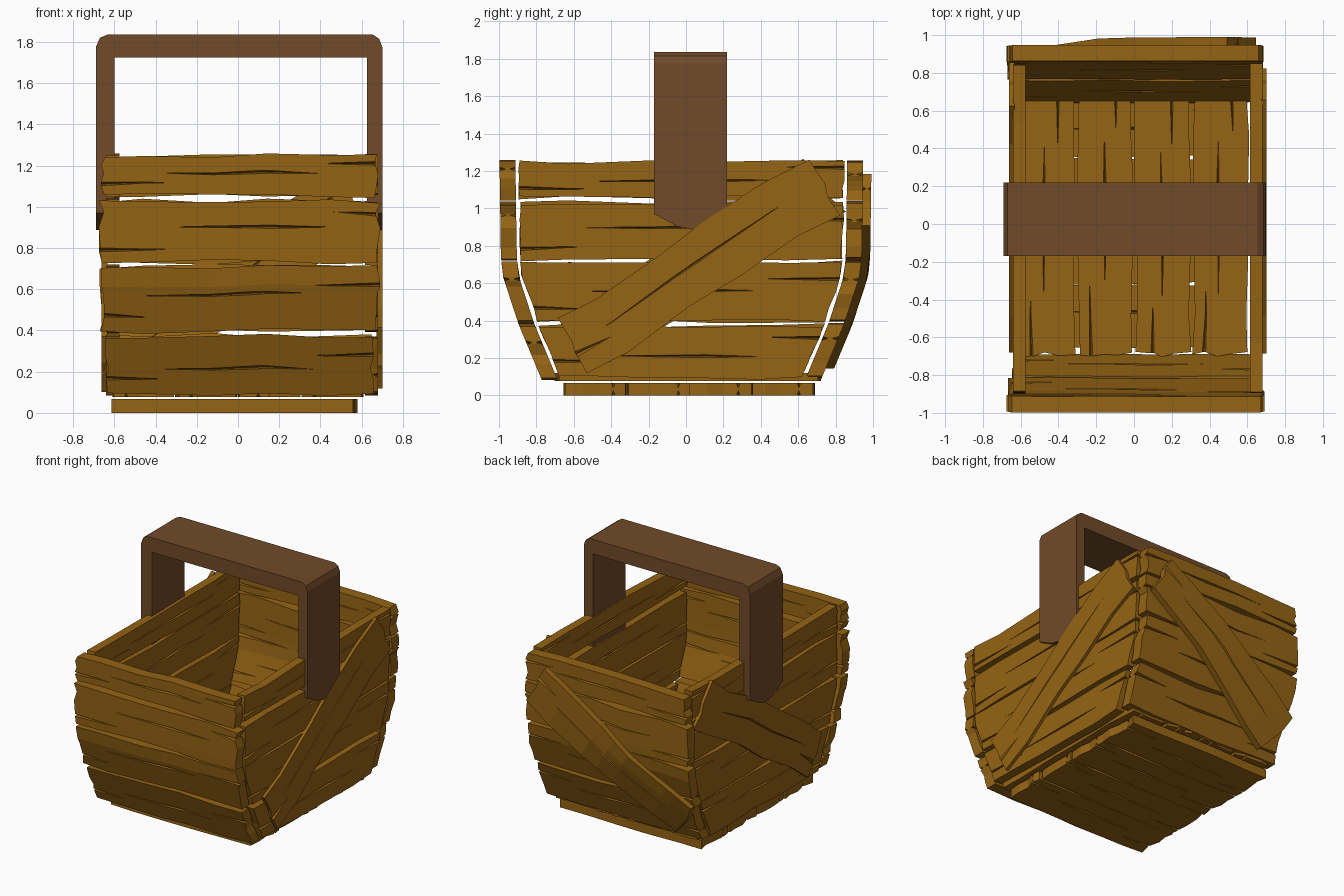
import bpy, bmesh, random
from mathutils import Vector

if "Cube" in bpy.data.objects:
    bpy.data.objects.remove(bpy.data.objects["Cube"])

random.seed(7)
CY = -0.025                       # basket centre in y


def material(name, rgb):
    m = bpy.data.materials.new(name)
    m.diffuse_color = (*rgb, 1)
    m.use_nodes = True
    m.node_tree.nodes["Principled BSDF"].inputs["Base Color"].default_value = m.diffuse_color
    return m


WOOD = material("wood", (0.30, 0.127, 0.007))
DARK = material("dark_wood", (0.165, 0.069, 0.022))


def lerp_table(pts, x):
    if x <= pts[0][0]:
        return pts[0][1]
    for (a, p), (b, q) in zip(pts, pts[1:]):
        if x <= b:
            return p + (q - p) * (x - a) / (b - a)
    return pts[-1][1]


def half(z):
    """Half length of the basket (outer face) at height z."""
    return lerp_table([(0.08, 0.745), (0.38, 0.87), (0.64, 0.955), (0.75, 0.965), (1.25, 0.972)], z)


def finish(name, bm, mat):
    bmesh.ops.remove_doubles(bm, verts=bm.verts, dist=0.0003)
    bmesh.ops.recalc_face_normals(bm, faces=bm.faces)
    me = bpy.data.meshes.new(name)
    bm.to_mesh(me)
    bm.free()
    me.materials.append(mat)
    ob = bpy.data.objects.new(name, me)
    bpy.context.collection.objects.link(ob)
    return ob


def plank(name, f, v0, v1, cracks, wave=0.013, jag=0.02):
    """Rough plank. f(u, v, w) places it: u -1..1 along, v across, w 0..1 through.
    cracks: (start, widest, end, fraction across, half width)."""
    base = [-1, -0.7, -0.2, 0.2, 0.65, 1]
    lo = [(u, random.uniform(-wave, wave)) for u in base]
    hi = [(u, random.uniform(-wave, wave)) for u in base]
    us = sorted(set(base + [c for k in cracks for c in k[:3]]))
    fr = [(0, None, 0)]
    for k in sorted(cracks, key=lambda c: c[3]):
        fr += [(k[3], k, -1), (k[3], k, 0), (k[3], k, 1)]
    fr.append((1, None, 0))
    jit = {(e, r[0]): random.uniform(-jag, jag) for e in (-1, 1) for r in fr}
    bm = bmesh.new()
    rings = []
    for u in us:
        outer, inner = [], []
        a, b = v0 + lerp_table(lo, u), v1 + lerp_table(hi, u)
        for t, k, side in fr:
            w = 0
            if k and k[0] <= u <= k[2]:
                pts = sorted({k[0]: 0, k[2]: 0, k[1]: k[4]}.items())
                w = lerp_table(pts, u)
            v = a + (b - a) * t + side * w
            sink = 0.38 if (w > 0 and side == 0) else 0
            uu = u + jit.get((u, t), 0)
            outer.append(bm.verts.new(f(uu, v, sink)))
            inner.append(bm.verts.new(f(uu, v, 1 - sink)))
        rings.append((outer, inner))
    n = len(fr)
    for (o1, i1), (o2, i2) in zip(rings, rings[1:]):
        r1, r2 = o1 + i1[::-1], o2 + i2[::-1]
        for j in range(2 * n):
            q = (j + 1) % (2 * n)
            bm.faces.new((r1[j], r1[q], r2[q], r2[j]))
    for o, i in (rings[0], rings[-1]):
        for j in range(n - 1):
            bm.faces.new((o[j], o[j + 1], i[j + 1], i[j]))
    return finish(name, bm, WOOD)


def some_cracks():
    """A long crack mid plank plus one split at each end."""
    s = random.uniform(-0.1, 0.1)
    return [(-0.6 + s, 0.15 + s, 0.6 + s, random.uniform(0.42, 0.58), 0.008),
            (-1, -1, -0.55 + s, random.uniform(0.18, 0.32), 0.009),
            (0.6 + s, 1, 1, random.uniform(0.68, 0.82), 0.009)]


# Wall planks, four rows on every side
rows = [(0.095, 0.375), (0.395, 0.71), (0.73, 1.03), (1.055, 1.25)]
for i, (z0, z1) in enumerate(rows):
    hw = (0.645, 0.67, 0.672, 0.66)[i]
    for name, s in (("front", -1), ("back", 1)):
        plank(f"{name}_plank_{i + 1}",
              lambda u, v, w, s=s: Vector((0.008 + hw * u, CY + s * (half(v) - 0.085 * w), v)),
              z0, z1, some_cracks())
    for name, s in (("left", -1), ("right", 1)):
        plank(f"{name}_plank_{i + 1}",
              lambda u, v, w, s=s: Vector((0.02 + s * (0.66 - 0.065 * w), CY + u * (half(v) - 0.105), v)),
              z0, z1, some_cracks(), jag=0.008)

# Floor: upper boards run front to back, base boards run side to side
for i in range(4):
    x0 = -0.6 + 0.305 * i
    plank(f"floor_board_{i + 1}", lambda u, v, w: Vector((v, 0.01 + 0.70 * u, 0.12 - 0.042 * w)),
          x0, x0 + 0.285, some_cracks(), wave=0.01)
    y0 = -0.65 + 0.337 * i
    plank(f"base_board_{i + 1}", lambda u, v, w: Vector((-0.017 + 0.585 * u, v, 0.067 * w)),
          y0, y0 + 0.325, some_cracks(), wave=0.008)


# Diagonal brace planks on both sides and the back
def diagonal(a, b):
    a, b = Vector(a), Vector(b)
    d = (b - a) / 2
    n = Vector((-d.y, d.x)).normalized()
    return lambda u, v: (a + b) / 2 + d * u + n * v


side_line = diagonal((-0.60, 0.25), (0.74, 1.13))
for name, s in (("left", -1), ("right", 1)):
    def side_brace(u, v, w, s=s):
        p = side_line(u, v)
        return Vector((0.02 + s * (0.682 - 0.03 * w), p.x, p.y))
    plank(f"{name}_brace", side_brace, -0.17, 0.17,
          [(-0.8, 0, 0.7, 0.55, 0.007), (-1, -1, -0.75, 0.35, 0.015)], wave=0.025, jag=0.03)

back_line = diagonal((-0.57, 0.27), (0.57, 1.05))


def back_brace(u, v, w):
    p = back_line(u, v)
    return Vector((p.x, CY + half(p.y) + 0.045 - 0.045 * w, p.y))


plank("back_brace", back_brace, -0.165, 0.165,
      [(-0.8, 0, 0.7, 0.5, 0.007), (0.75, 1, 1, 0.7, 0.012)], wave=0.02, jag=0.03)

# Handle: U-shaped strap with pointed leg ends
bm = bmesh.new()
rings = []
for y, z in ((-0.17, 0.97), (-0.05, 0.905), (0.03, 0.887), (0.1, 0.905), (0.22, 0.97)):
    prof = [(-0.69, z), (-0.69, 1.775), (-0.67, 1.82), (-0.635, 1.835), (0.655, 1.835), (0.685, 1.815),
            (0.70, 1.775), (0.70, z), (0.625, z), (0.625, 1.05), (0.625, 1.2), (0.625, 1.725),
            (-0.60, 1.725), (-0.60, z)]
    prof = [(min(x, 0.625), h) if x > 0.6 and j in (8, 9, 10, 11) else (x, h) for j, (x, h) in enumerate(prof)]
    rings.append([bm.verts.new((x, y, h)) for x, h in prof])
for r1, r2 in zip(rings, rings[1:]):
    for j in range(len(r1)):
        q = (j + 1) % len(r1)
        bm.faces.new((r1[j], r1[q], r2[q], r2[j]))
bm.faces.new(rings[0])
bm.faces.new(rings[-1])
finish("handle", bm, DARK)
